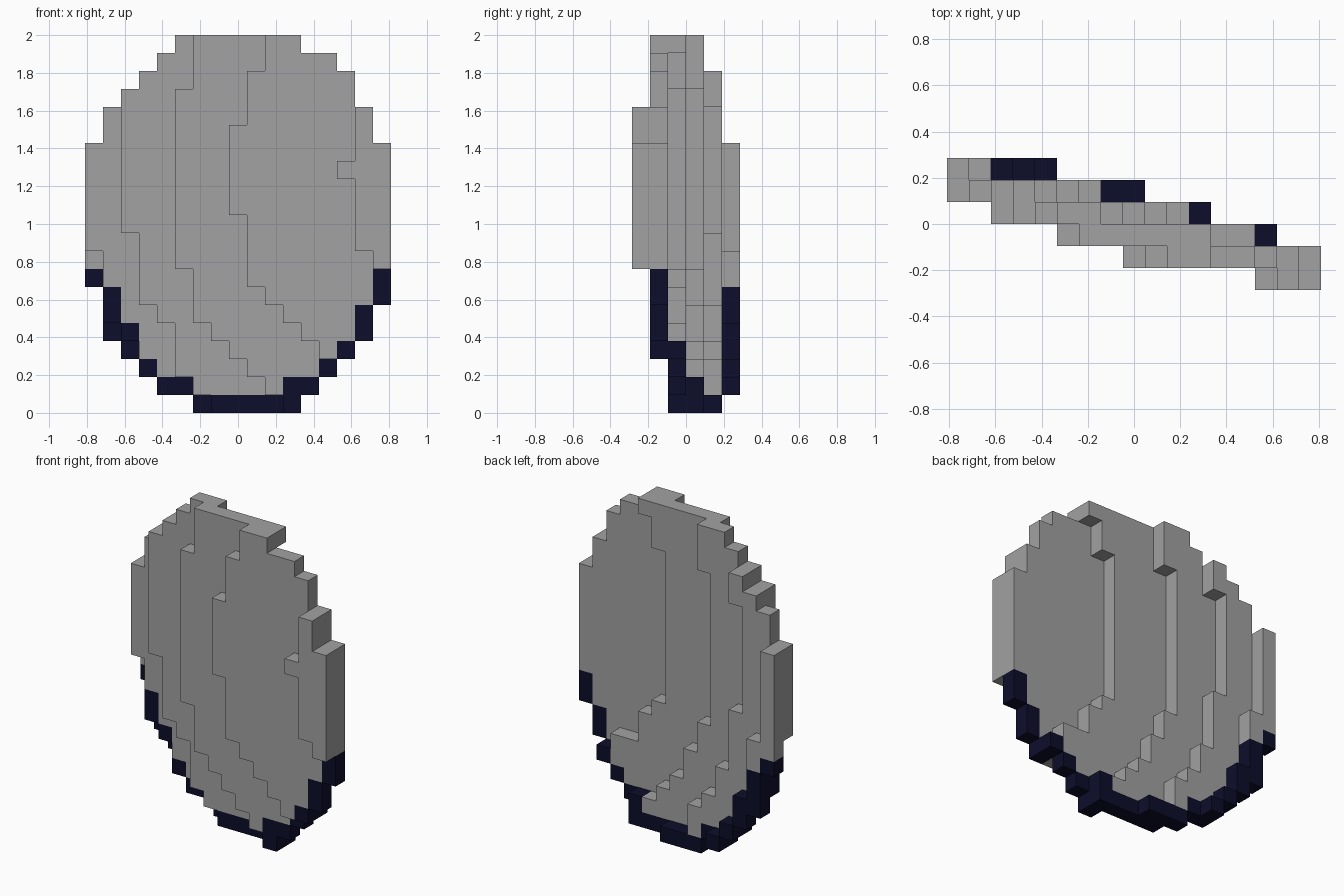
import bpy
import bmesh
from mathutils import Vector

cube = bpy.data.objects.get("Cube")
if cube:
    bpy.data.objects.remove(cube, do_unlink=True)

ROWS, COLUMNS, LAYERS = 21, 17, 6
UNIT = 2 / ROWS
ORIGIN = Vector((-COLUMNS / 2, -LAYERS / 2, 0))


def make_material(name, color):
    material = bpy.data.materials.new(name)
    material.use_nodes = True
    material.diffuse_color = color
    material.node_tree.nodes["Principled BSDF"].inputs["Base Color"].default_value = color
    return material


stone_grey = make_material("stone grey", (0.36, 0.36, 0.36, 1))
navy = make_material("dark navy", (0.004, 0.004, 0.024, 1))

# Stepped slices, front to back: lowest row, then the left and right
# edge columns of every row going upwards
slices = [
    (8, [16] + [15] * 4 + [14] + [15] * 3,
        [17] * 7 + [16] * 2),
    (3, [13, 12, 11, 10] + [9] * 4 + [8] * 5 + [9] * 3 + [10] * 2,
        [15] + [16] * 2 + [17] * 9 + [16] * 2 + [15] * 2 + [14, 12]),
    (0, [11, 10, 9, 8, 7] + [6] * 3 + [5] * 10 + [6] * 3,
        [12, 13, 14, 15, 14, 12, 12, 11] + [10] * 10 + [11, 11, 12]),
    (0, [7, 6] + [5] * 3 + [4] + [3] * 4 + [2] * 8 + [3, 4, 5],
        [12, 12, 10, 9, 8, 8, 7, 7] + [6] * 10 + [7] * 3),
    (0, [6, 4, 3, 3, 2] + [1] * 4 + [0] * 6 + [1] * 2 + [2, 3],
        [9, 7, 7, 6, 5, 5] + [4] * 4 + [3] * 7 + [4] * 2),
    (1, [4, 3, 2] + [1] * 3 + [0] * 8,
        [5, 4, 3, 3] + [2] * 4 + [1] * 6),
]

cells = set()
for layer, (base, left, right) in enumerate(slices):
    for step, (start, end) in enumerate(zip(left, right)):
        cells.update((column, layer, base + step) for column in range(start, end))

# Lower rim: on each low row, the columns outside these limits are dark
rim_limits = [(17, 17), (6, 11), (4, 13), (3, 14), (3, 15), (2, 15), (2, 16), (1, 16)]


def is_rim(cell):
    column, _, row = cell
    if row >= len(rim_limits):
        return False
    inner_left, inner_right = rim_limits[row]
    return column < inner_left or column >= inner_right


def build_blocks(name, part, material):
    """Skin the exposed sides of a group of cells and merge flat areas."""
    bm = bmesh.new()
    points = {}

    def corner(position):
        if position not in points:
            points[position] = bm.verts.new((Vector(position) + ORIGIN) * UNIT)
        return points[position]

    for cell in sorted(part):
        for axis in range(3):
            across, along = (axis + 1) % 3, (axis + 2) % 3
            for side in (0, 1):
                neighbour = list(cell)
                neighbour[axis] += 2 * side - 1
                if tuple(neighbour) in cells:
                    continue
                ring = []
                for u, v in ((0, 0), (1, 0), (1, 1), (0, 1)):
                    position = list(cell)
                    position[axis] += side
                    position[across] += u
                    position[along] += v
                    ring.append(corner(tuple(position)))
                bm.faces.new(ring if side else ring[::-1])

    bmesh.ops.dissolve_limit(bm, angle_limit=0.01, verts=bm.verts[:], edges=bm.edges[:])
    mesh = bpy.data.meshes.new(name)
    bm.to_mesh(mesh)
    bm.free()
    mesh.materials.append(material)
    blocks = bpy.data.objects.new(name, mesh)
    bpy.context.collection.objects.link(blocks)
    return blocks


# Tilted oval plate and the dark band along its lower edge
rim_cells = {cell for cell in cells if is_rim(cell)}
build_blocks("oval_plate", cells - rim_cells, stone_grey)
build_blocks("lower_rim", rim_cells, navy)
